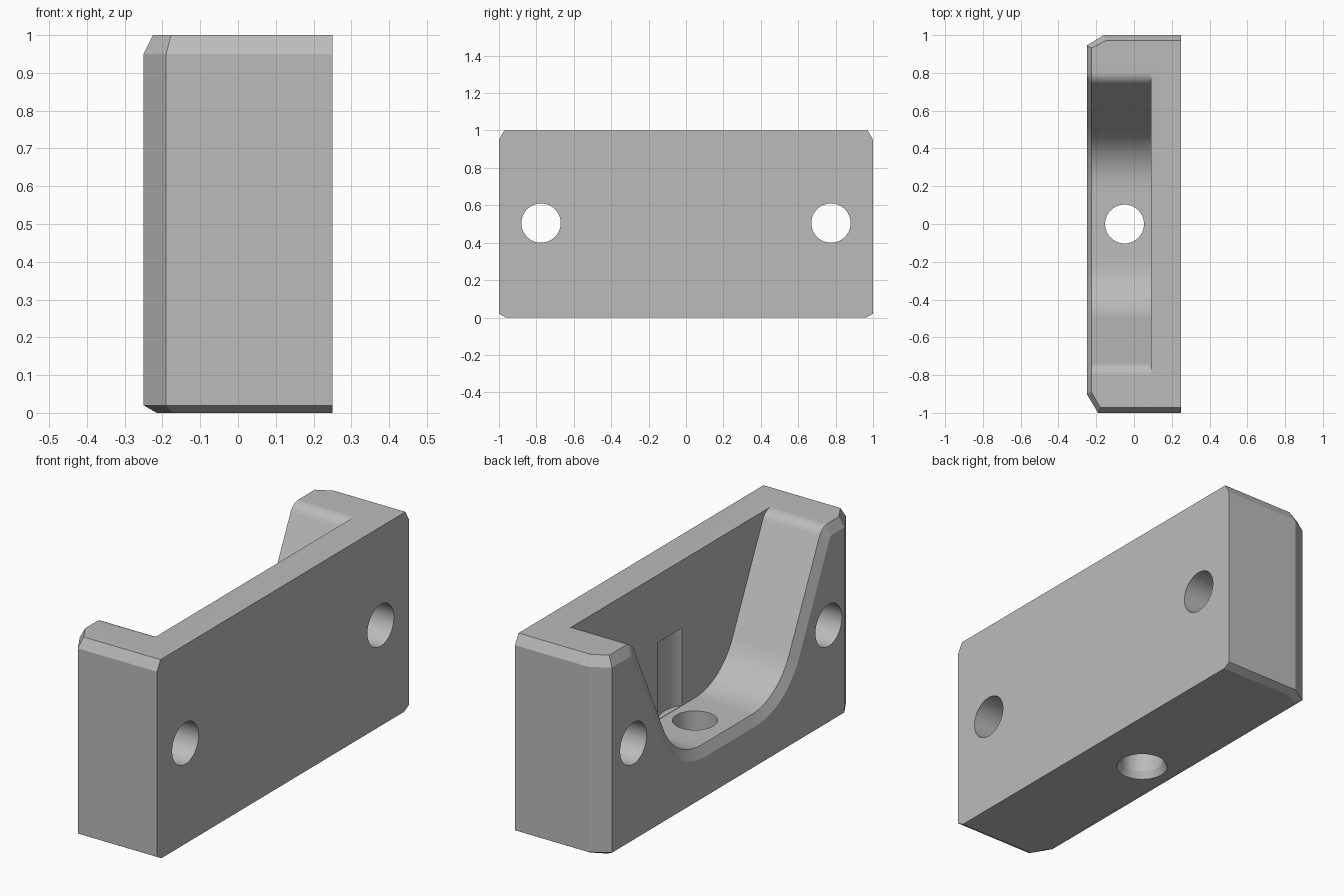
import bpy, bmesh
from math import sin, cos, tan, radians
from mathutils import Matrix

cube = bpy.data.objects.get("Cube")
if cube:
    bpy.data.objects.remove(cube, do_unlink=True)

grey = bpy.data.materials.new("plain_grey")
grey.use_nodes = True
colour = (0.5, 0.5, 0.5, 1)
grey.diffuse_color = colour
grey.node_tree.nodes["Principled BSDF"].inputs["Base Color"].default_value = colour


def finish(name, bm):
    bmesh.ops.recalc_face_normals(bm, faces=bm.faces)
    mesh = bpy.data.meshes.new(name)
    bm.to_mesh(mesh)
    bm.free()
    mesh.materials.append(grey)
    obj = bpy.data.objects.new(name, mesh)
    bpy.context.collection.objects.link(obj)
    return obj


def loft(name, rings):
    """Skin equal-length rings and cap both ends."""
    bm = bmesh.new()
    loops = [[bm.verts.new(p) for p in ring] for ring in rings]
    n = len(loops[0])
    for a, b in zip(loops, loops[1:]):
        for i in range(n):
            j = (i + 1) % n
            bm.faces.new((a[i], a[j], b[j], b[i]))
    bm.faces.new(loops[0])
    bm.faces.new(loops[-1])
    return finish(name, bm)


def cylinder(name, r1, r2, depth, centre, axis="Z"):
    bm = bmesh.new()
    turn = Matrix.Rotation(radians(90), 4, "Y") if axis == "X" else Matrix()
    bmesh.ops.create_cone(bm, cap_ends=True, segments=64, radius1=r1, radius2=r2,
                          depth=depth, matrix=Matrix.Translation(centre) @ turn)
    return finish(name, bm)


# Body: block with clipped vertical corners and chamfered top and bottom
def footprint(z, dx, dy):
    return [(0.25, dy - 1, z), (0.25, 1 - dy, z),
            (-0.16 + dx / 2, 1 - dy, z), (-0.25 + dx, 0.945 - dy / 2, z),
            (-0.25 + dx, -0.9 + dy / 3, z), (-0.19 + dx / 2, dy - 1, z)]


body = loft("bracket_body", [footprint(0, 0.035, 0.035), footprint(0.02, 0, 0),
                             footprint(0.95, 0, 0), footprint(1, 0.025, 0.028)])

# Pocket: flat floor, large fillets, sloped walls and rounded top lips
SLOPE, FLOOR, FILLET, LIP, STEPS = radians(64.4), 0.27, 0.33, 0.07, 12


def pocket_ring(x, grow):
    angles = [SLOPE * i / STEPS for i in range(STEPS + 1)]
    half = [(0.2 + (FILLET + grow) * sin(a),
             FLOOR + FILLET - (FILLET + grow) * cos(a)) for a in angles]
    rise = (1 - LIP + LIP * cos(SLOPE)) - (FLOOR + FILLET - FILLET * cos(SLOPE))
    lip_y = 0.2 + (FILLET + LIP) * sin(SLOPE) + rise / tan(SLOPE)
    half += [(lip_y - (LIP - grow) * sin(a),
              1 - LIP + (LIP - grow) * cos(a)) for a in reversed(angles)]
    half.append((lip_y, 1.3))
    return [(x, y, z) for y, z in half] + [(x, -y, z) for y, z in reversed(half)]


cutters = [loft("pocket_cutter", [pocket_ring(0.09, 0), pocket_ring(-0.225, 0),
                                  pocket_ring(-0.255, 0.06)])]

# Side holes, floor hole with countersink, and relief groove in the back wall
for side in (-1, 1):
    cutters.append(cylinder("side_hole_cutter", 0.105, 0.105, 1,
                            (0, side * 0.775, 0.505), "X"))
cutters.append(cylinder("floor_hole_cutter", 0.103, 0.103, 0.6, (-0.05, 0, 0.1)))
cutters.append(cylinder("countersink_cutter", 0.13, 0.1, 0.06, (-0.05, 0, 0.01)))
cutters.append(cylinder("groove_cutter", 0.17, 0.17, 0.388, (-0.05, 0, 0.466)))

bpy.ops.object.select_all(action="DESELECT")
body.select_set(True)
bpy.context.view_layer.objects.active = body
for cutter in cutters:
    mod = body.modifiers.new("cut", "BOOLEAN")
    mod.operation, mod.solver, mod.object = "DIFFERENCE", "EXACT", cutter
    bpy.ops.object.modifier_apply(modifier=mod.name)
    bpy.data.objects.remove(cutter, do_unlink=True)
bpy.ops.object.shade_smooth_by_angle(angle=radians(22))
